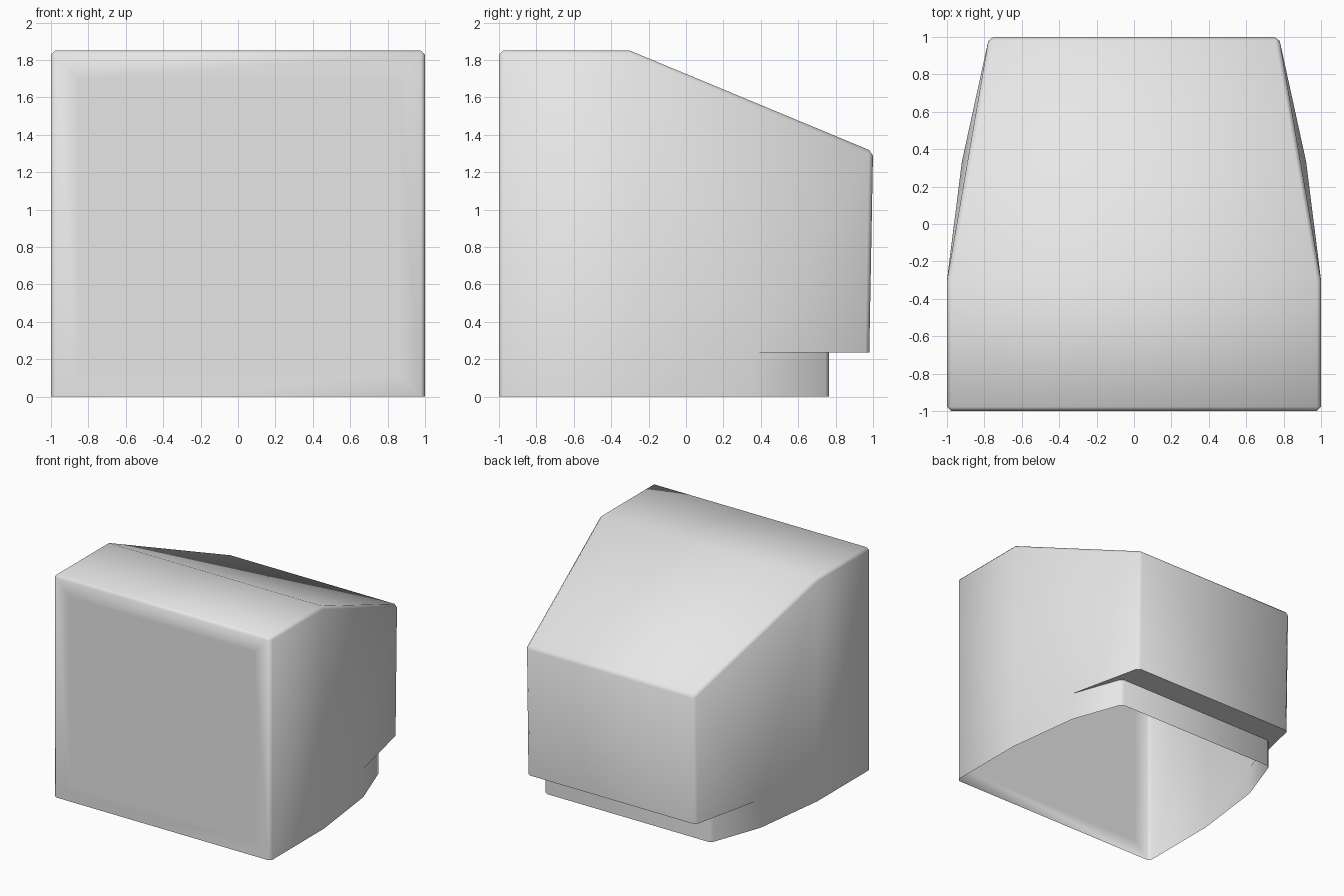
import bpy
import bmesh
import math

cube = bpy.data.objects.get("Cube")
if cube:
    bpy.data.objects.remove(cube, do_unlink=True)

# Flat grey material
grey = bpy.data.materials.new("light grey")
grey.use_nodes = True
colour = (0.8, 0.8, 0.8, 1.0)
grey.diffuse_color = colour
grey.node_tree.nodes["Principled BSDF"].inputs["Base Color"].default_value = colour

LEDGE = 0.235
# Corner points of one half of the shell
corners = {
    "front_low": (1, -1, 0), "front_top": (1, -1, 1.85),
    "mid_low": (1, -0.3, 0), "mid_top": (1, -0.3, 1.85),
    "taper_low": (0.92, 0.335, 0), "taper_ledge": (0.92, 0.335, LEDGE),
    "foot_low": (0.765, 0.765, 0), "foot_ledge": (0.765, 0.765, LEDGE),
    "back_low": (0.775, 0.98, LEDGE), "back_top": (0.775, 1, 1.31),
}
side_faces = [
    "front_low mid_low mid_top front_top",
    "mid_low taper_low taper_ledge mid_top",
    "mid_top taper_ledge back_top",
    "taper_ledge back_low back_top",
    "taper_low foot_low foot_ledge taper_ledge",
    "taper_ledge foot_ledge back_low",
]
# Faces that cross from one side to the other, in order round the body
loop = "front_low front_top mid_top back_top back_low foot_ledge foot_low".split()

bm = bmesh.new()
sides = [{n: bm.verts.new((s * x, y, z)) for n, (x, y, z) in corners.items()}
         for s in (1, -1)]
left, right = sides
for verts in sides:
    for names in side_faces:
        bm.faces.new([verts[n] for n in names.split()])
for a, b in zip(loop, loop[1:]):
    bm.faces.new([left[a], left[b], right[b], right[a]])
bmesh.ops.recalc_face_normals(bm, faces=bm.faces[:])
bm.normal_update()
# The shell is open underneath, so make sure that it faces outwards
front = min(bm.faces, key=lambda f: f.calc_center_median().y)
if front.normal.y > 0:
    bmesh.ops.reverse_faces(bm, faces=bm.faces[:])

# Narrow chamfer on the hard edges, leaving the ledge crisp
hard = [e for e in bm.edges if len(e.link_faces) == 2
        and e.calc_face_angle() > math.radians(35)
        and not all(abs(v.co.z - LEDGE) < 0.001 for v in e.verts)]
bmesh.ops.bevel(bm, geom=hard, offset=0.022, segments=1, profile=0.5,
                affect="EDGES", clamp_overlap=True)

# Border round the front panel
bm.normal_update()
front = max((f for f in bm.faces if f.normal.y < -0.99), key=lambda f: f.calc_area())
bmesh.ops.inset_individual(bm, faces=[front], thickness=0.18, depth=0)

mesh = bpy.data.meshes.new("monitor_shell")
bm.to_mesh(mesh)
bm.free()
mesh.materials.append(grey)
shell = bpy.data.objects.new("monitor_shell", mesh)
bpy.context.collection.objects.link(shell)

# Smooth shading with a sharp ledge
bpy.ops.object.select_all(action="DESELECT")
shell.select_set(True)
bpy.context.view_layer.objects.active = shell
bpy.ops.object.shade_smooth_by_angle(angle=math.radians(60))
